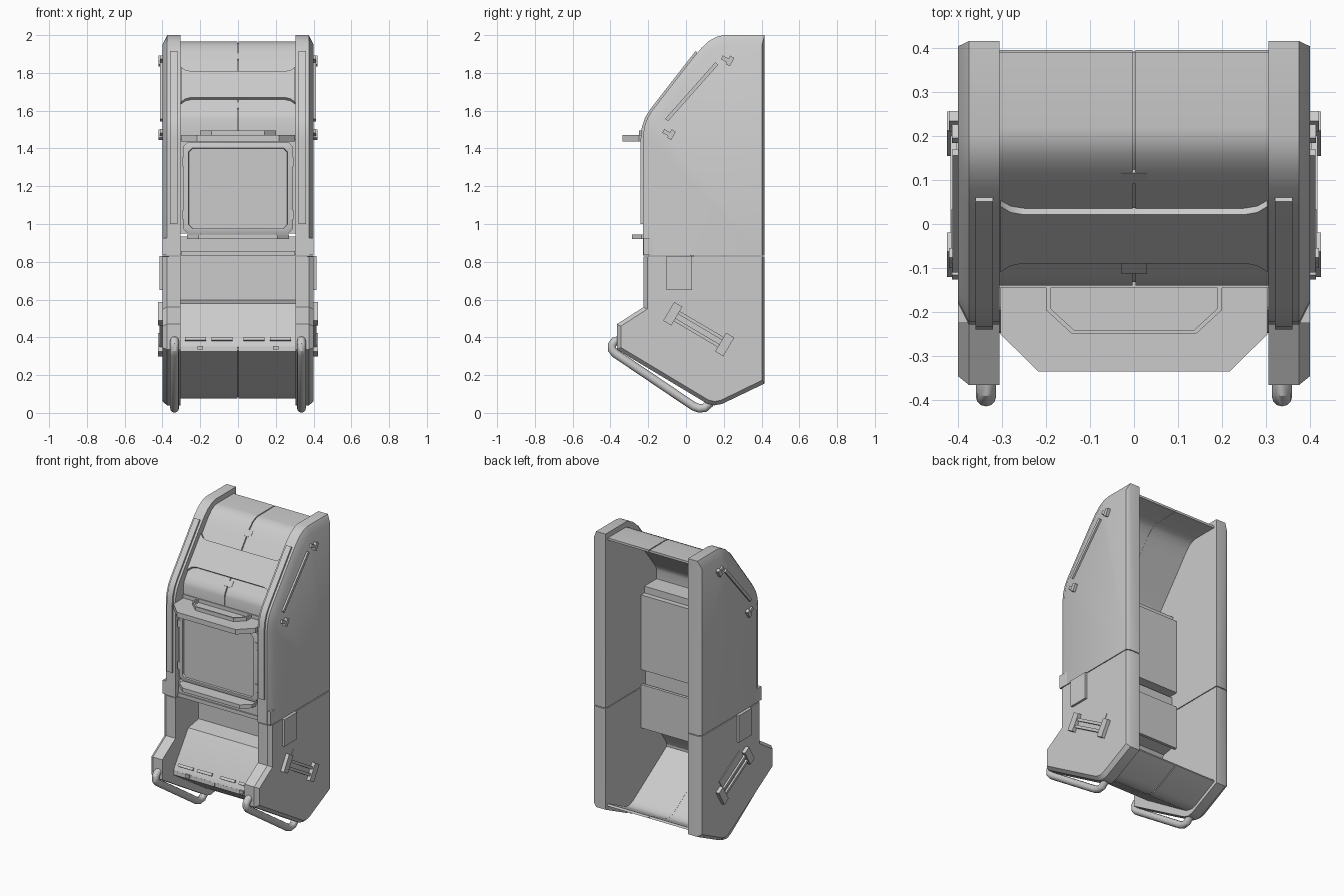
import bpy, bmesh, math
from mathutils import Matrix, Vector

old = bpy.data.objects.get("Cube")
if old:
    bpy.data.objects.remove(old, do_unlink=True)

grey = bpy.data.materials.new("plain_grey")
grey.use_nodes = True
COLOUR = (0.6, 0.6, 0.6, 1)
grey.diffuse_color = COLOUR
grey.node_tree.nodes["Principled BSDF"].inputs["Base Color"].default_value = COLOUR


def finish(obj, mirror):
    """Material, shading and optional mirroring across the centre."""
    obj.data.materials.append(grey)
    bpy.ops.object.select_all(action='DESELECT')
    obj.select_set(True)
    bpy.context.view_layer.objects.active = obj
    bpy.ops.object.shade_smooth_by_angle(angle=math.radians(32))
    if mirror:
        mod = obj.modifiers.new("mirror", 'MIRROR')
        mod.use_mirror_merge = False


def loft(name, rings, mirror=False):
    """Join rings of equal point count and cap both ends."""
    bm = bmesh.new()
    loops = [[bm.verts.new(p) for p in ring] for ring in rings]
    n = len(loops[0])
    for a, b in zip(loops, loops[1:]):
        for i in range(n):
            j = (i + 1) % n
            bm.faces.new((a[i], a[j], b[j], b[i]))
    bm.faces.new(loops[0])
    bm.faces.new(loops[-1])
    bmesh.ops.recalc_face_normals(bm, faces=bm.faces)
    mesh = bpy.data.meshes.new(name)
    bm.to_mesh(mesh)
    bm.free()
    obj = bpy.data.objects.new(name, mesh)
    bpy.context.collection.objects.link(obj)
    finish(obj, mirror)


def box(name, centre, size, tilt=0, mirror=False):
    sx, sy, sz = (s / 2 for s in size)
    turn = Matrix.Rotation(tilt, 3, 'X')
    corners = ((-sx, -sy), (sx, -sy), (sx, sy), (-sx, sy))
    rings = [[Vector(centre) + turn @ Vector((x, y, z)) for x, y in corners]
             for z in (-sz, sz)]
    loft(name, rings, mirror)


def offset(path, d):
    """Shift an open (y, z) path sideways with mitred corners."""
    pts = [Vector(p) for p in path]
    norms = []
    for a, b in zip(pts, pts[1:]):
        t = (b - a).normalized()
        norms.append(Vector((-t.y, t.x)))
    out = []
    for i, p in enumerate(pts):
        n1, n2 = norms[max(i - 1, 0)], norms[min(i, len(norms) - 1)]
        out.append(tuple(p + (n1 + n2) / (1 + n1.dot(n2)) * d))
    return out


def at_x(x, pts):
    return [(x, y, z) for y, z in pts]


def strip(name, path, d, x0, x1, mirror=True):
    """Bent sheet following a (y, z) path."""
    ring = list(path) + offset(path, d)[::-1]
    loft(name, [at_x(x0, ring), at_x(x1, ring)], mirror)


def slab(name, outline, z0, z1):
    """Flat plate from half of an (x, y) outline, mirrored into one ring."""
    ring = outline + [(-x, y) for x, y in reversed(outline)]
    loft(name, [[(x, y, z) for x, y in ring] for z in (z0, z1)])


# Side walls: square inner rim, chamfered outer edge, straight back
BACK = .415
upper = [(BACK, 2), (.20, 2), (.16, 1.99), (.12, 1.968), (.08, 1.93), (.03, 1.87),
         (-.18, 1.60), (-.205, 1.56), (-.222, 1.51), (-.228, 1.45), (-.228, .834)]
lower = [(-.225, .829), (-.225, .56), (-.365, .47), (-.365, .335), (.11, .05),
         (.15, .04), (.19, .047), (BACK, .155)]
for name, path, corner, d in (("upper_side_wall", upper, (BACK, .834), .05),
                              ("lower_side_wall", lower, (BACK, .829), .02)):
    full = path + [corner]
    face = [(min(y, BACK - .012), z) for y, z in offset(path, d) + [corner]]
    loft(name, [at_x(.305, full), at_x(.375, full), at_x(.4, face)], True)
box("side_wall_foot", (.37, -.19, .88), (.06, .07, .09), mirror=True)
box("side_latch_pad", (.39, -.035, .74), (.05, .135, .18), mirror=True)

# Raised rails along the front edges
rail = [(.06, 1.908), (.03, 1.87)] + upper[6:10] + [(-.228, 1.0)]
strip("front_rail", rail, -.012, .32, .36)

# Curved top cover in two halves over a seam backing
cover = [(.39, 1.965), (.22, 1.965), (.19, 1.961), (.155, 1.943), (.12, 1.908),
         (.08, 1.857), (.035, 1.797), (-.115, 1.607), (-.133, 1.58), (-.14, 1.555),
         (-.14, 1.47)]
strip("top_cover", cover, .015, .003, .305)
strip("cover_seam", offset(cover, .008), .006, -.01, .01, False)

# Raised band on the slope with flared ends
top, down = Vector((0, .037, 1.797)), Vector((0, -.152, -.192)).normalized()
normal = Vector((0, down.z, -down.y))
half = [(.25, 0), (.28, -.008), (.303, -.03), (.303, .21), (.28, .187), (.25, .178)]
half += [(-x, s) for x, s in reversed(half)]
base = [top + Vector((x, 0, 0)) + down * s for x, s in half]
loft("cover_band", [base, [p + normal * .02 for p in base]])

# Clips over the centre seam
slope = math.atan2(.192, .152)
for label, y, z in (("upper", .108, 1.886), ("lower", -.095, 1.627)):
    box(label + "_clip", (0, y, z), (.058, .04, .012), slope)

# Housing behind the screen, header below and recess wall
box("screen_housing", (0, -.075, 1.20), (.61, .23, .50))
box("housing_cap", (0, -.07, 1.47), (.61, .15, .05))
box("recess_header", (0, -.10, .885), (.61, .19, .10))
box("recess_wall", (0, .03, .705), (.61, .02, .29))
box("header_trim", (0, -.198, .845), (.605, .012, .025))


def rounded(w, z0, z1, c, y):
    return [(-w, y, z0 + c), (-w + c, y, z0), (w - c, y, z0), (w, y, z0 + c),
            (w, y, z1 - c), (w - c, y, z1), (-w + c, y, z1), (-w, y, z1 - c)]


# Screen with raised frame and sunken panel
loft("screen_frame", [rounded(.292, .95, 1.432, .025, -.185),
                      rounded(.292, .95, 1.432, .025, -.208),
                      rounded(.272, .965, 1.412, .02, -.215),
                      rounded(.262, .975, 1.402, .02, -.215),
                      rounded(.260, .977, 1.400, .02, -.202)])
for z in (1.05, 1.33):
    box("frame_clip", (.285, -.205, z), (.02, .025, .05), mirror=True)

# Shelf above the screen with an angular raised rim
slab("top_shelf", [(.303, -.13), (.303, -.25), (.217, -.335)], 1.437, 1.47)
rim = [(.2, -.14), (.2, -.195), (.14, -.25), (0, -.25),
       (0, -.241), (.136, -.241), (.19, -.191), (.19, -.14)]
loft("shelf_rim", [[(x, y, z) for x, y in rim] for z in (1.465, 1.495)], True)

# Shelf below the screen
slab("lower_shelf", [(.27, -.18), (.27, -.235), (.21, -.285)], .92, .945)

# Sloping tray and bottom shell
tray = [(.03, .60), (-.09, .58), (-.235, .375), (-.245, .35)]
strip("sloping_tray", tray, .012, -.305, .305, False)
shell = [(-.245, .352), (-.247, .325), (.08, .115), (.12, .09), (.155, .077),
         (.185, .075), (.215, .083), (.395, .172)]
strip("bottom_shell", shell, .015, .003, .305)
strip("shell_seam", offset(shell, .008), .006, -.01, .01, False)
tilt = math.atan2(.205, .145)
for x in (.085, .225):
    box("tray_slot", (x, -.229, .39), (.11, .018, .012), tilt, True)
box("tray_tab", (.20, -.245, .345), (.03, .02, .02), mirror=True)

# Carry handles low on the sides
angle = math.atan2(-.165, .28)
box("handle_plate", (.4, .088, .475), (.008, .25, .11), angle, True)
for y, z in ((-.07, .525), (.205, .362)):
    box("handle_bracket", (.406, y, z), (.036, .05, .115), angle, True)
for side in (-.022, .022):
    box("handle_bar", (.406, .068 - side * math.sin(angle), .443 + side * math.cos(angle)),
        (.02, .28, .018), angle, True)

# Slim bars and bolts high on the sides
angle = math.atan2(.315, .28)
box("side_bar", (.402, .03, 1.70), (.02, .40, .02), angle, True)
for y, z in ((.225, 1.863), (-.085, 1.473)):
    box("bolt_head", (.403, y + .008, z), (.034, .025, .05), -.5, True)
    box("bolt_shank", (.4, y - .018, z + .01), (.026, .04, .022), -.5, True)

# Tube skids under the front corners
data = bpy.data.curves.new("skid_tube", 'CURVE')
data.dimensions = '3D'
data.bevel_depth = .023
data.bevel_resolution = 4
data.use_fill_caps = True
points = [(-.35, .385), (-.378, .378), (-.392, .36), (-.391, .335), (-.375, .315),
          (.04, .035), (.07, .024), (.10, .027), (.13, .055)]
spline = data.splines.new('POLY')
spline.points.add(len(points) - 1)
for point, (y, z) in zip(spline.points, points):
    point.co = (.336, y, z, 1)
tube = bpy.data.objects.new("skid_tube", data)
bpy.context.collection.objects.link(tube)
bpy.ops.object.select_all(action='DESELECT')
tube.select_set(True)
bpy.context.view_layer.objects.active = tube
bpy.ops.object.convert(target='MESH')
finish(bpy.context.view_layer.objects.active, True)
